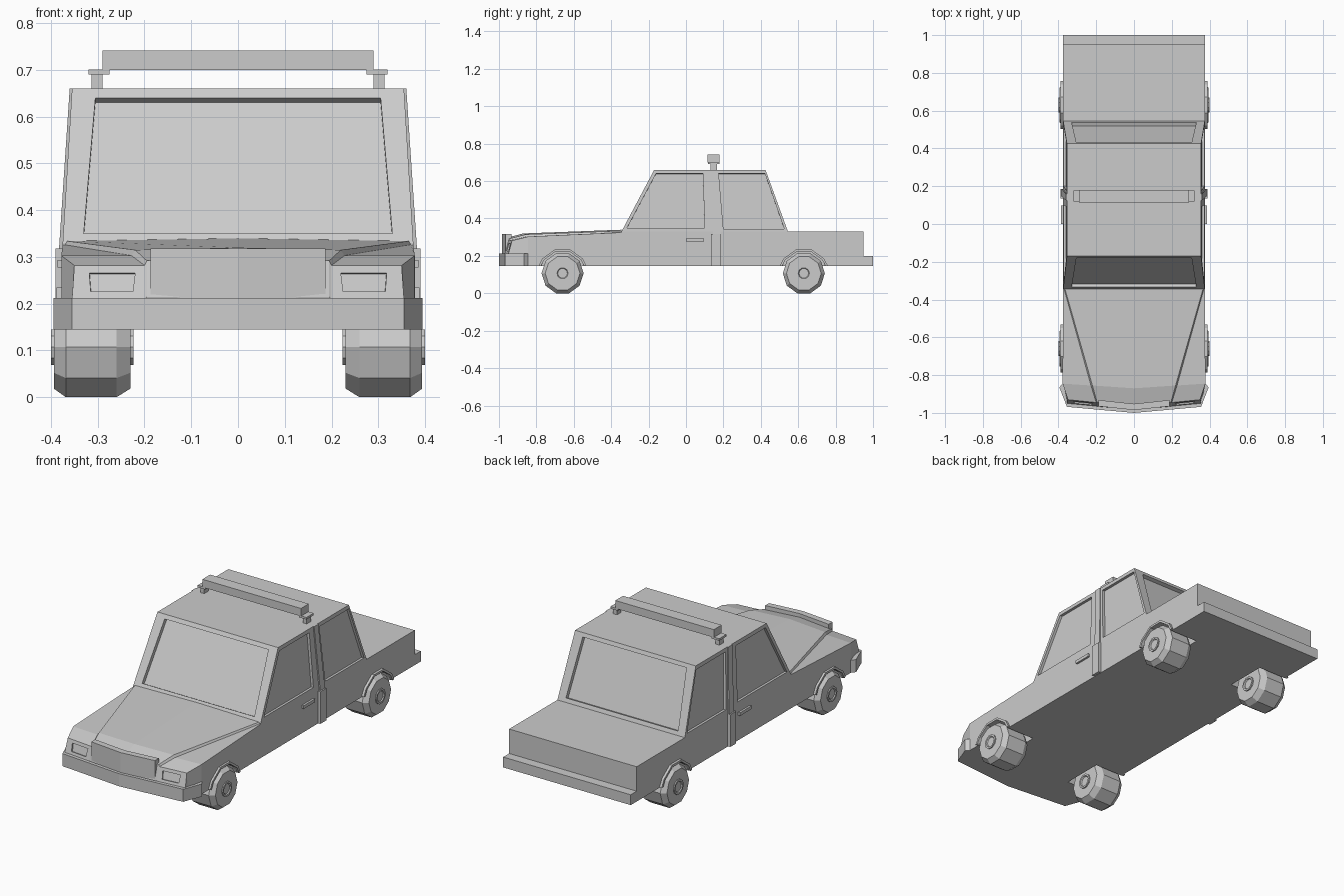
import bpy, bmesh
from math import sin, cos, radians
from mathutils import Vector

if "Cube" in bpy.data.objects:
    bpy.data.objects.remove(bpy.data.objects["Cube"])


def loft(name, rings):
    """Skin a list of equal-length closed rings and cap both ends."""
    bm = bmesh.new()
    vs = [[bm.verts.new(p) for p in r] for r in rings]
    n = len(rings[0])
    for a, b in zip(vs, vs[1:]):
        for i in range(n):
            j = (i + 1) % n
            bm.faces.new((a[i], a[j], b[j], b[i]))
    bm.faces.new(vs[0])
    bm.faces.new(vs[-1])
    bmesh.ops.recalc_face_normals(bm, faces=bm.faces)
    me = bpy.data.meshes.new(name)
    bm.to_mesh(me)
    bm.free()
    ob = bpy.data.objects.new(name, me)
    bpy.context.collection.objects.link(ob)
    return ob


def box(name, x0, x1, y0, y1, z0, z1):
    return loft(name, [[(x0, y0, z), (x1, y0, z), (x1, y1, z), (x0, y1, z)] for z in (z0, z1)])


def plan(name, half, z0, z1):
    """Vertical prism from a half outline, mirrored across x = 0."""
    pts = half + [(-x, y) for x, y in reversed(half) if x]
    return loft(name, [[(x, y, z) for x, y in pts] for z in (z0, z1)])


def side_profile(name, pts, x0, x1):
    return loft(name, [[(x, y, z) for y, z in pts] for x in (x0, x1)])


def slab(name, quad, outward, out, depth):
    """Prism straddling a flat quad, used for pockets."""
    q = [Vector(p) for p in quad]
    n = (q[1] - q[0]).cross(q[2] - q[0]).normalized()
    if n.dot(Vector(outward)) < 0:
        n = -n
    return loft(name, [[p + n * out for p in q], [p - n * depth for p in q]])


def cut(ob, cutters):
    for c in cutters:
        c.hide_render = True
        m = ob.modifiers.new("cut", 'BOOLEAN')
        m.operation, m.solver, m.object = 'DIFFERENCE', 'EXACT', c
        bpy.context.view_layer.objects.active = ob
        bpy.ops.object.modifier_apply(modifier=m.name)
        bpy.data.objects.remove(c)


def ring(x, r, cy, cz=0.107):
    return [(x, cy + r * cos(radians(36 * k)), cz + r * sin(radians(36 * k))) for k in range(10)]


def ring_flat(x, r, cy):
    # decagon with vertices at 0, 36, 72... so the flat side is underneath
    return ring(x, r, cy)


FRONT, REAR = -0.66, 0.63
SIDES = ((1, "right"), (-1, "left"))


def wells(cy):
    return [loft("well_cutter", [ring(s * x, 0.125, cy) for x in (0.21, 0.43)]) for s, _ in SIDES]


# Lower body with boot and rear bumper step
body = side_profile("lower_body", [(-0.345, 0.145), (1, 0.145), (1, 0.2), (0.95, 0.2),
                                   (0.95, 0.33), (-0.345, 0.33)], -0.375, 0.375)
cut(body, wells(REAR))

# Bonnet and front wings: half sections from windscreen to nose
sections = [
    [(0, -.345, .34), (.365, -.345, .334), (.37, -.345, .326), (.375, -.345, .325), (.375, -.345, .145)],
    [(0, -.87, .32), (.22, -.855, .315), (.228, -.855, .303), (.378, -.845, .303), (.378, -.845, .145)],
    [(0, -.965, .295), (.195, -.945, .292), (.2, -.945, .282), (.35, -.93, .282), (.36, -.93, .145)],
    [(0, -.982, .215), (.195, -.966, .214), (.2, -.965, .21), (.355, -.95, .21), (.355, -.95, .145)],
]
nose = loft("bonnet_and_wings",
            [s + [(-x, y, z) for x, y, z in reversed(s[1:])] for s in sections])


def lamp_quad(s):
    return [(s * x, -.945 + (x - .2) * .1 - (.282 - z) * .28, z)
            for x, z in ((.225, .226), (.315, .226), (.318, .266), (.22, .266))]


cut(nose, wells(FRONT) + [slab("lamp_cutter", lamp_quad(s), (0, -1, 0), .02, .008) for s, _ in SIDES])

# Front bumper and grille
plan("front_bumper", [(0, -1), (.355, -.968), (.395, -.865), (.375, -.84), (.3, -.84)], .145, .212)
plan("grille", [(0, -.985), (.187, -.965), (.187, -.932), (0, -.952)], .2, .318)

# Cabin with recessed windows
cabin = loft("cabin", [
    [(-.375, -.345, .33), (.375, -.345, .33), (.375, .545, .33), (-.375, .545, .33)],
    [(-.355, -.17, .66), (.355, -.17, .66), (.355, .425, .66), (-.355, .425, .66)]])


def screen(y0, y1):
    return [(x, y0 + (z - .33) / .33 * (y1 - y0), z)
            for x, z in ((-.33, .35), (.33, .35), (.305, .64), (-.305, .64))]


def side_window(s, pts):
    return [(s * (.375 - (z - .33) / .33 * .02), y, z) for y, z in pts]


pockets = [slab("screen_cutter", screen(-.345, -.17), (0, -1, 0), .02, .02),
           slab("screen_cutter", screen(.545, .425), (0, 1, 0), .02, .02)]
for s, _ in SIDES:
    for pts in ([(-.315, .35), (.1, .35), (.09, .64), (-.16, .64)],
                [(.2, .345), (.525, .345), (.422, .64), (.175, .64)]):
        pockets.append(slab("window_cutter", side_window(s, pts), (s, 0, 0), .02, .014))
cut(cabin, pockets)

# Roof light bar
box("light_bar", -.29, .29, .115, .18, .7, .742)

for s, side in SIDES:
    # Light bar brackets
    box(side + "_bar_foot", s * .29, s * .313, .13, .165, .655, .692)
    box(side + "_bar_plate", s * .275, s * .32, .118, .178, .69, .701)
    # Door pillar trim
    box(side + "_pillar_lower", s * .36, s * .39, .135, .185, .147, .318)
    loft(side + "_pillar_upper", [
        [(s * x0, y0, z), (s * x1, y0, z), (s * x1, y1, z), (s * x0, y1, z)]
        for x0, x1, y0, y1, z in ((.36, .383, .145, .185, .315), (.34, .36, .125, .16, .66))])
    # Door handle
    box(side + "_door_handle", s * .37, s * .386, 0, .097, .277, .294)

    for cy, end in ((FRONT, "front"), (REAR, "rear")):
        tag = end + "_" + side
        # Wheel arch trim
        angles = [radians(a) for a in (18, 36, 72, 108, 144, 162)]
        arc = [(cy + r * cos(a), .107 + r * sin(a))
               for r, seq in ((.134, angles), (.122, angles[::-1])) for a in seq]
        side_profile(tag + "_arch", arc, s * .365, s * .388)
        # Ten-sided tyre and hub
        loft(tag + "_tyre", [ring(s * x, r, cy) for x, r in
                             ((.23, .093), (.26, .1125), (.368, .1125), (.394, .093))])
        loft(tag + "_hub", [ring(s * x, r, cy) for x, r in
                            ((.232, .026), (.223, .03), (.223, .04), (.4, .04), (.4, .03), (.395, .026))])
